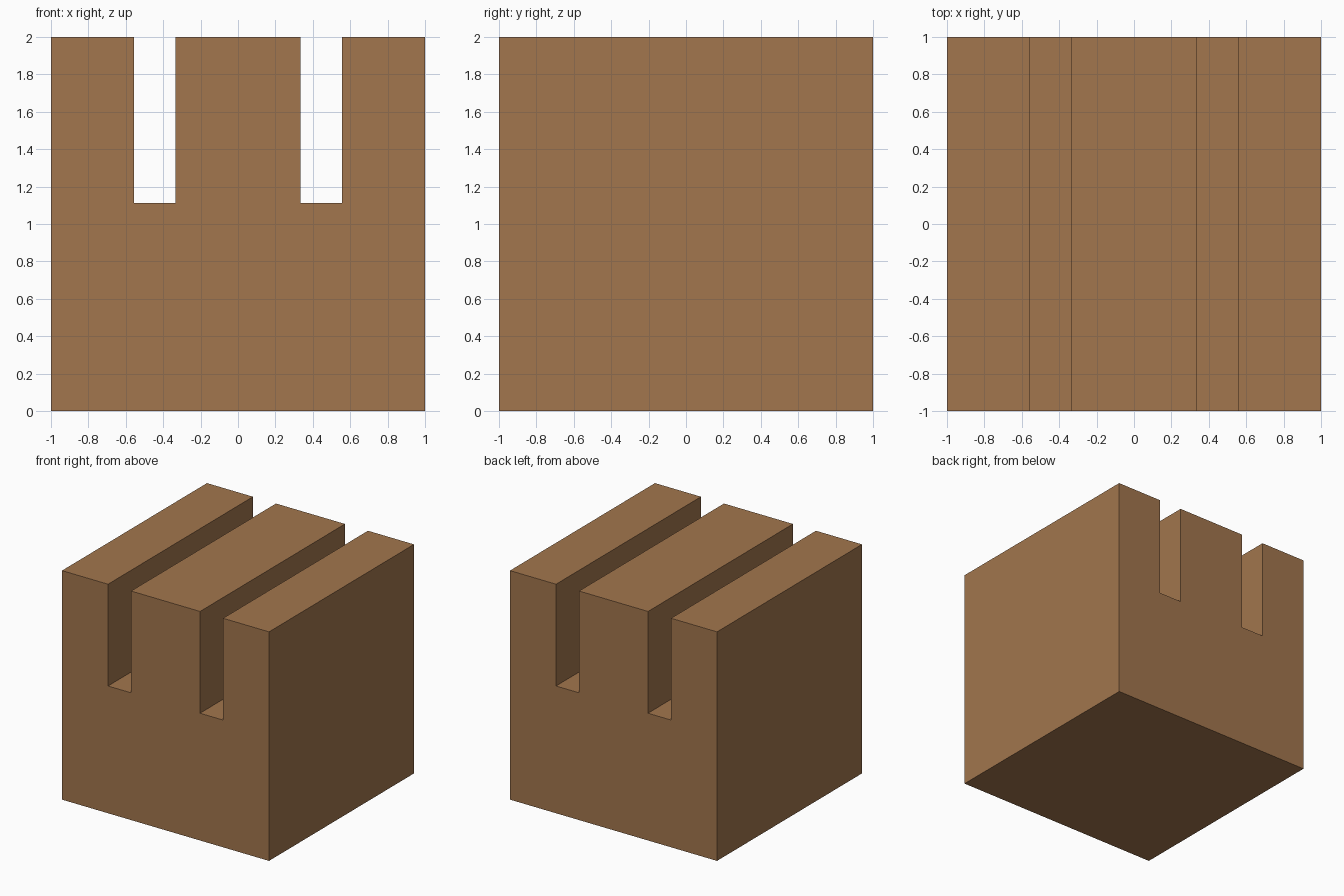
import bpy, bmesh

if "Cube" in bpy.data.objects:
    bpy.data.objects.remove(bpy.data.objects["Cube"])

# Slotted profile in the XZ plane: half outline, mirrored across x = 0
SLOT_IN, SLOT_OUT, SLOT_Z = 3 / 9, 5 / 9, 10 / 9
half = [(1, 0), (1, 2), (SLOT_OUT, 2), (SLOT_OUT, SLOT_Z),
        (SLOT_IN, SLOT_Z), (SLOT_IN, 2)]
profile = half + [(-x, z) for x, z in reversed(half)]

# Block: extrude the profile from front to back
bm = bmesh.new()
face = bm.faces.new([bm.verts.new((x, -1, z)) for x, z in profile])
ext = bmesh.ops.extrude_face_region(bm, geom=[face], use_keep_orig=True)
moved = [v for v in ext["geom"] if isinstance(v, bmesh.types.BMVert)]
bmesh.ops.translate(bm, verts=moved, vec=(0, 2, 0))
bmesh.ops.recalc_face_normals(bm, faces=bm.faces)
mesh = bpy.data.meshes.new("slotted_block")
bm.to_mesh(mesh)
bm.free()

# Brown wood colour
wood = bpy.data.materials.new("brown_wood")
wood.diffuse_color = (0.36, 0.18, 0.075, 1)
wood.use_nodes = True
wood.node_tree.nodes["Principled BSDF"].inputs["Base Color"].default_value = wood.diffuse_color
mesh.materials.append(wood)

block = bpy.data.objects.new("slotted_block", mesh)
bpy.context.collection.objects.link(block)
